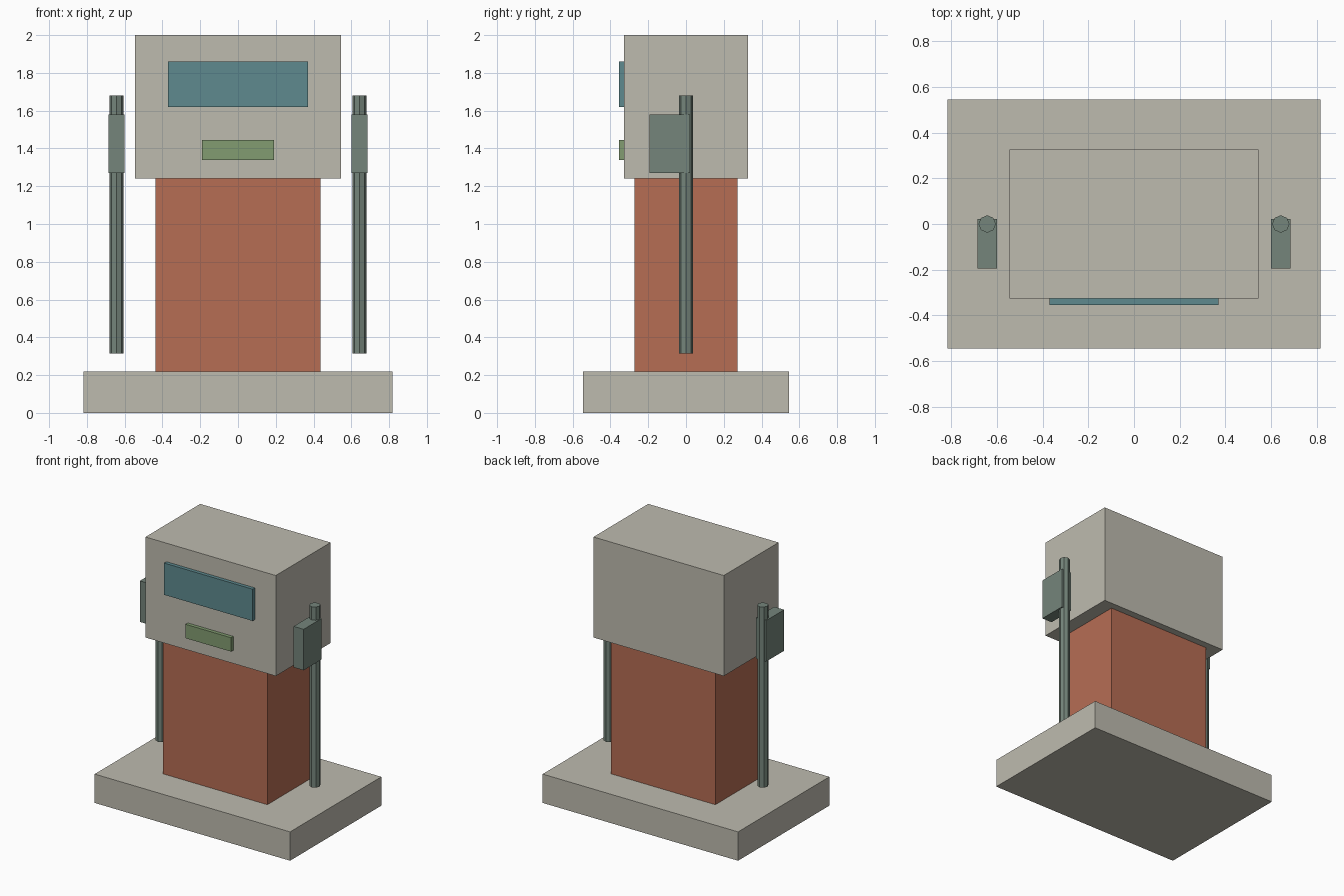
import bpy
from mathutils import Color

cube = bpy.data.objects.get("Cube")
if cube:
    bpy.data.objects.remove(cube, do_unlink=True)


def material(name, hex_code):
    # Flat colour, converted from sRGB to linear
    rgb = [int(hex_code[i:i + 2], 16) / 255 for i in (0, 2, 4)]
    linear = (*Color(rgb).from_srgb_to_scene_linear(), 1)
    mat = bpy.data.materials.new(name)
    mat.use_nodes = True
    mat.diffuse_color = linear
    shader = next(n for n in mat.node_tree.nodes if n.type == 'BSDF_PRINCIPLED')
    shader.inputs["Base Color"].default_value = linear
    return mat


def finish(name, mat):
    obj = bpy.context.object
    obj.name = name
    obj.data.materials.append(mat)
    bpy.ops.object.transform_apply(location=False, rotation=True, scale=True)
    return obj


def box(name, mat, low, high):
    # Box between two opposite corners
    centre = [(a + b) / 2 for a, b in zip(low, high)]
    bpy.ops.mesh.primitive_cube_add(size=1, location=centre)
    bpy.context.object.scale = [b - a for a, b in zip(low, high)]
    return finish(name, mat)


def post(name, mat, x, y, bottom, top, radius):
    bpy.ops.mesh.primitive_cylinder_add(
        vertices=8, radius=radius, depth=top - bottom,
        location=(x, y, (bottom + top) / 2))
    return finish(name, mat)


cream = material("cream", "BEBBAF")
brick = material("brick red", "B66D54")
teal = material("screen teal", "5E8A8F")
green = material("panel green", "829C71")
slate = material("grey green", "75857B")

# Plinth, column and overhanging head
box("base", cream, (-0.817, -0.545, 0), (0.817, 0.545, 0.218))
box("body", brick, (-0.437, -0.273, 0.218), (0.437, 0.273, 1.24))
box("head", cream, (-0.545, -0.327, 1.24), (0.545, 0.327, 2))

# Raised panels on the front of the head
box("display", teal, (-0.37, -0.354, 1.62), (0.37, -0.327, 1.86))
box("button_panel", green, (-0.19, -0.354, 1.34), (0.19, -0.327, 1.445))

# Hose and nozzle on each side
for side, sign in (("left", 1), ("right", -1)):
    x = sign * 0.643
    post(side + "_hose", slate, x, 0, 0.315, 1.68, 0.038)
    box(side + "_nozzle", slate, (x - 0.042, -0.194, 1.27), (x + 0.042, 0.022, 1.58))
